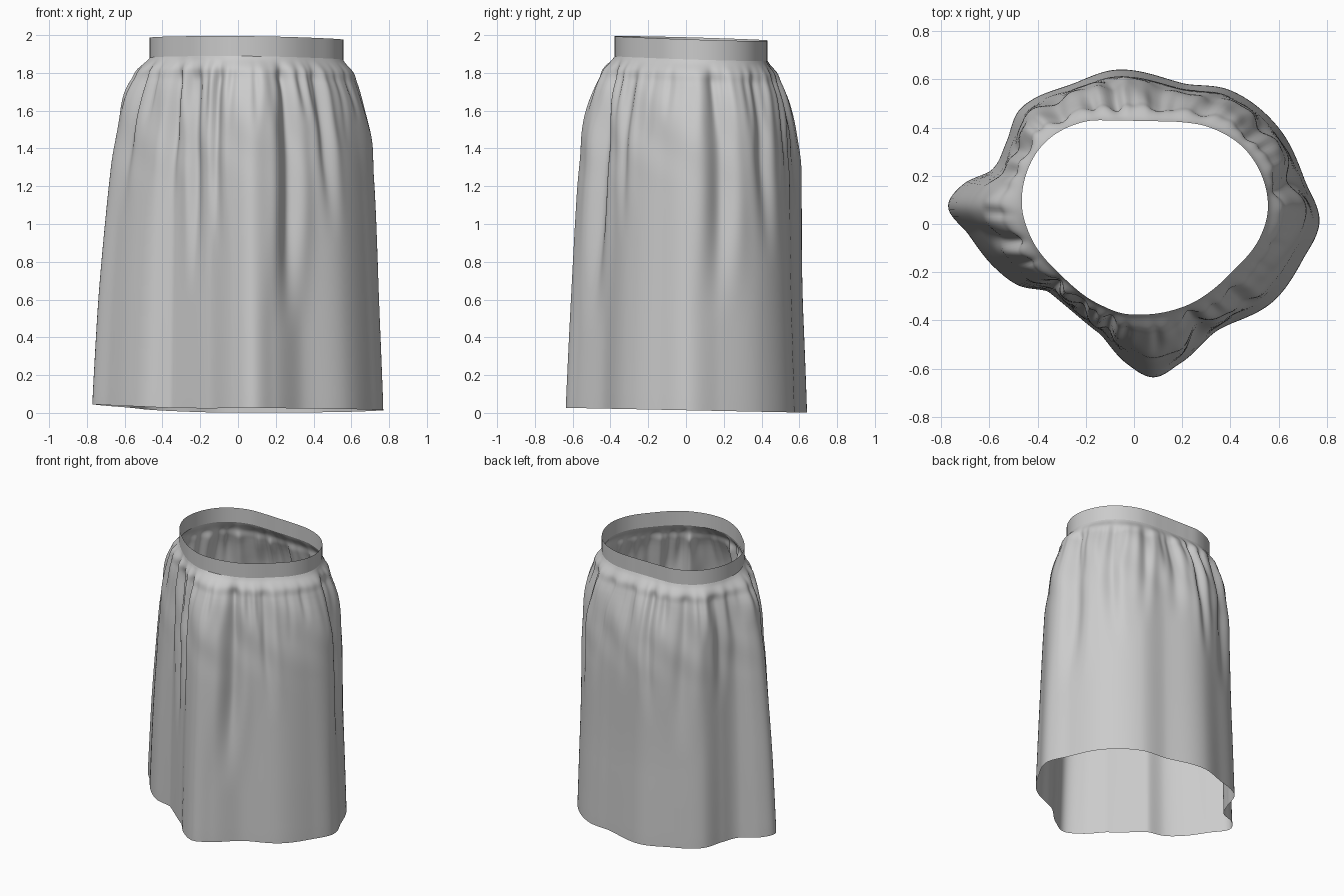
import bpy, bmesh, math, random

if "Cube" in bpy.data.objects:
    bpy.data.objects.remove(bpy.data.objects["Cube"])

random.seed(7)
CX, CY = 0.03, 0.03
N, ROWS = 320, 90

WAIST = [(.05, -.375), (.2, -.345), (.4, -.205), (.52, -.06), (.555, .06), (.53, .2),
         (.45, .32), (.3, .405), (.2, .422), (.1, .426), (0, .428), (-.1, .43), (-.2, .425),
         (-.35, .355), (-.43, .25), (-.465, .08), (-.43, -.05), (-.3, -.215), (-.15, -.33), (-.05, -.37)]
HEM = [(.08, -.637), (.19, -.58), (.35, -.44), (.58, -.32), (.7, -.15), (.77, .01),
       (.71, .18), (.6, .4), (.4, .555), (.2, .585), (-.08, .64), (-.26, .58), (-.47, .48),
       (-.53, .34), (-.59, .225), (-.71, .165), (-.772, .07), (-.69, -.04), (-.58, -.18),
       (-.48, -.255), (-.35, -.285), (-.15, -.45), (-.03, -.58)]
# share of the way from waist outline to hem outline, by height
FLARE = [(0, 1), (.4, .93), (1, .81), (1.2, .765), (1.4, .7), (1.5, .65), (1.6, .575),
         (1.68, .49), (1.75, .385), (1.8, .285), (1.84, .18), (1.87, .085), (1.9, 0)]


def polar(points):
    return sorted((math.atan2(y - CY, x - CX) % math.tau, math.hypot(x - CX, y - CY)) for x, y in points)


def radius(table, a):
    """Smooth periodic interpolation of radius by angle."""
    n, a = len(table), a % math.tau
    i = max([k for k in range(n) if table[k][0] <= a], default=-1)

    def pt(k):
        return table[k % n][0] + math.tau * (k // n), table[k % n][1]
    p0, p1, p2, p3 = (pt(i + k) for k in (-1, 0, 1, 2))
    h = p2[0] - p1[0]
    t = (a - p1[0]) / h
    m1 = (p2[1] - p0[1]) / (p2[0] - p0[0]) * h
    m2 = (p3[1] - p1[1]) / (p3[0] - p1[0]) * h
    return ((2*t**3 - 3*t*t + 1) * p1[1] + (t**3 - 2*t*t + t) * m1
            + (3*t*t - 2*t**3) * p2[1] + (t**3 - t*t) * m2)


def lerp_table(table, z):
    for (z0, v0), (z1, v1) in zip(table, table[1:]):
        if z <= z1:
            return v0 + (v1 - v0) * max(0, z - z0) / (z1 - z0)
    return table[-1][1]


def smooth(lo, hi, v):
    t = min(1, max(0, (v - lo) / (hi - lo)))
    return t * t * (3 - 2 * t)


waist, hem = polar(WAIST), polar(HEM)
angles = [math.tau * i / N for i in range(N)]
R_WAIST = [radius(waist, a) for a in angles]
R_HEM = [radius(hem, a) for a in angles]

# long hanging folds: angle in degrees, depth, width, height where they fade out
FOLDS = [(295, .036, .1, .5), (255, .022, .05, .9), (236, .028, .08, .7), (216, .026, .06, 1.1),
         (322, .024, .06, 1.0), (12, .032, .09, .6), (38, .026, .07, .9),
         (58, .02, .06, 1.1), (80, .022, .08, 1.2), (104, .026, .06, 1.0), (128, .025, .09, .8),
         (150, .022, .06, 1.1), (190, .022, .06, 1.1)]
# short gathers below the band
COUNT = 34
GATHERS = [(math.degrees(math.tau * (i + random.uniform(-.3, .3)) / COUNT), random.uniform(.005, .013),
            random.uniform(.034, .05), random.uniform(1.5, 1.7)) for i in range(COUNT)]
FOLDS = [(math.radians(a), d, w, z) for a, d, w, z in FOLDS + GATHERS]


def fold_offset(a, z):
    total = 0
    for fa, depth, width, fade in FOLDS:
        d = (a - fa + math.pi) % math.tau - math.pi
        d += .03 * math.sin(3 * z + 5 * fa)
        if abs(d) < 4 * width:
            u = d / width
            shape = math.exp(-u * u) - .4 * math.exp(-(abs(u) - 1.7) ** 2)
            total -= depth * shape * smooth(fade - .15, min(fade + .6, 1.75), z) * (1 - smooth(1.76, 1.9, z))
    # soft puckers of the cloth over the hip
    pucker = .008 * math.sin(6 * a + 5 * z) * math.sin(10 * z + 3 * a)
    return total + pucker * smooth(1.15, 1.5, z) * (1 - smooth(1.7, 1.86, z))


def band_z(x, y, base):
    return base - .011 * (x + .46) - .03 * (y + .375)


def build(name, rings):
    """Loft closed rings into an open tube."""
    bm = bmesh.new()
    rows = [[bm.verts.new(p) for p in ring] for ring in rings]
    for lo, hi in zip(rows, rows[1:]):
        for i in range(N):
            j = (i + 1) % N
            bm.faces.new((lo[i], lo[j], hi[j], hi[i]))
    mesh = bpy.data.meshes.new(name)
    bm.to_mesh(mesh)
    bm.free()
    ob = bpy.data.objects.new(name, mesh)
    bpy.context.collection.objects.link(ob)
    bpy.ops.object.select_all(action='DESELECT')
    bpy.context.view_layer.objects.active = ob
    ob.select_set(True)
    bpy.ops.object.shade_smooth_by_angle(angle=math.radians(60))
    return ob


# gathered skirt cloth, from hem to band
rings = []
for r in range(ROWS + 1):
    s = 1 - (1 - r / ROWS) ** 1.4
    z0 = 1.9 * s
    reach = min(.04, (1.9 - z0) / 3)
    f = sum(lerp_table(FLARE, z0 + k * reach) for k in range(-2, 3)) / 5
    hip = smooth(.5, 1.45, z0) * (1 - smooth(1.5, 1.85, z0))
    ring = []
    for i, a in enumerate(angles):
        # the back hangs fuller at the hip, the left side flatter
        side = hip * (.1 * max(0, math.sin(a)) ** 2 - .06 * max(0, -math.cos(a)) ** 2)
        rad = R_WAIST[i] + (R_HEM[i] - R_WAIST[i]) * (f + side) + fold_offset(a, z0)
        # cloth puffs out just below the band
        rad += .01 * math.exp(-((z0 - 1.83) / .035) ** 2) * (1 - smooth(1.86, 1.9, z0))
        x, y = CX + rad * math.cos(a), CY + rad * math.sin(a)
        bottom = max(0, .014 - .02 * y + .033 * (max(0, -x) / .77) ** 2)
        top = band_z(x, y, 1.896)
        ring.append((x, y, bottom + (top - bottom) * s))
    rings.append(ring)
build("skirt_cloth", rings)

# flat waistband
rings = []
for base in (1.894, 1.93, 1.965, 2.0):
    ring = []
    for i, a in enumerate(angles):
        rad = R_WAIST[i] + .002
        x, y = CX + rad * math.cos(a), CY + rad * math.sin(a)
        ring.append((x, y, min(2, band_z(x, y, base))))
    rings.append(ring)
build("waistband", rings)
